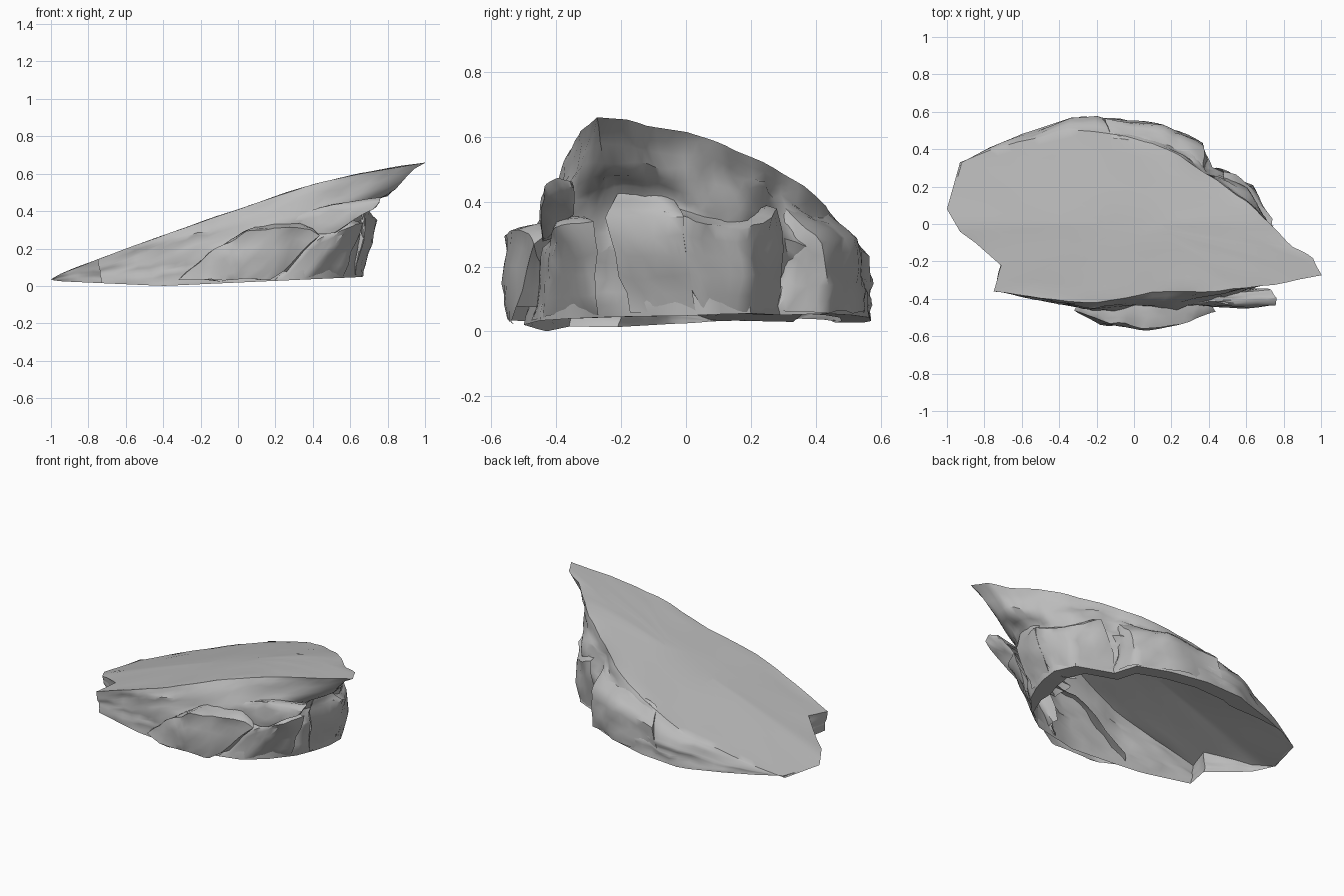
import bpy, bmesh, math
from mathutils import Vector, noise

if "Cube" in bpy.data.objects:
    bpy.data.objects.remove(bpy.data.objects["Cube"])

stone = bpy.data.materials.new("grey stone")
stone.use_nodes = True
stone.diffuse_color = (0.5, 0.5, 0.5, 1)
bsdf = stone.node_tree.nodes["Principled BSDF"]
bsdf.inputs["Base Color"].default_value = stone.diffuse_color
bsdf.inputs["Roughness"].default_value = 0.9


def interp(x, table):
    for (a, fa), (b, fb) in zip(table, table[1:]):
        if x <= b:
            return fa + (fb - fa) * max(0, x - a) / (b - a)
    return table[-1][1]


def clamp(v):
    return max(0, min(1, v))


def top_height(x, y):
    slope = [(-1, .045), (-.6, .2), (0, .41), (.4, .545), (.65, .6), (1, .66)]
    return interp(x, slope) - 0.13 * max(0, y)


def base_height(x, y):
    return 0.045 * abs(x + 0.4) + 0.05 * max(0, y)


def roughen(co, amount):
    # lumps in two sizes, stretched along the sloping strata
    q = Vector((co.x * 4 + co.z * 2, co.y * 5, co.z * 9 - co.x * 3))
    return (noise.noise_vector(q) + noise.noise_vector(q * 2.3) * 0.6) * amount


def finish(bm, name):
    bmesh.ops.recalc_face_normals(bm, faces=bm.faces)
    mesh = bpy.data.meshes.new(name)
    bm.to_mesh(mesh)
    bm.free()
    mesh.materials.append(stone)
    obj = bpy.data.objects.new(name, mesh)
    bpy.context.collection.objects.link(obj)
    bpy.ops.object.select_all(action="DESELECT")
    obj.select_set(True)
    bpy.context.view_layer.objects.active = obj
    bpy.ops.object.shade_smooth_by_angle(angle=math.radians(38))


# Main shell: each column is top edge x, y and ground edge x, y
columns = [
    (-1, .08, -.99, .08), (-.93, .33, -.92, .33), (-.78, .39, -.77, .41),
    (-.62, .44, -.6, .48), (-.35, .5, -.33, .57), (-.08, .48, -.08, .565),
    (.1, .43, .15, .51), (.25, .36, .34, .43), (.38, .27, .39, .29),
    (.6, .12, .61, .2), (.73, 0, .67, .08), (.85, -.12, .66, -.03),
    (.96, -.18, .63, -.13), (1, -.27, .58, -.24), (.75, -.33, .47, -.36),
    (.45, -.35, .34, -.45), (.1, -.37, .05, -.5), (-.2, -.42, -.22, -.46),
    (-.5, -.4, -.45, -.42), (-.75, -.36, -.73, -.36),
    (-.71, -.22, -.7, -.21), (-.85, -.1, -.84, -.1), (-.93, -.04, -.92, -.04)]
STEPS = 4
dense = []
for a, b in zip(columns, columns[1:] + columns[:1]):
    for k in range(STEPS):
        dense.append([p + (q - p) * k / STEPS for p, q in zip(a, b)])

bm = bmesh.new()
rings = []
# sloping flat top, in rings shrinking to the middle
for scale in (0.2, 0.4, 0.6, 0.8, 0.93):
    ring = []
    for tx, ty, _, _ in dense:
        x, y = tx * scale, ty * scale
        lump = noise.noise(Vector((x * 4, y * 4, 0))) * 0.008 * scale
        ring.append(bm.verts.new((x, y, top_height(x, y) + lump)))
    rings.append(ring)
# overhanging walls down to the open underside
out_curve = [(0, 0), (.12, .25), (.33, .66), (.5, .88), (.6, .86), (1, 1)]
LEVELS = 16
for level in range(LEVELS + 1):
    t = level / LEVELS
    f = interp(t, out_curve)
    ring = []
    for tx, ty, bx, by in dense:
        top, low = top_height(tx, ty), base_height(bx, by)
        co = Vector((tx + (bx - tx) * f, ty + (by - ty) * f, top + (low - top) * t))
        wear = min(1, .35 + 3 * t, 4 * (1 - t)) * min(1, (top - low) * 4)
        shift = roughen(co, 0.032 * wear)
        if level == 0:
            shift.z = 0
        ring.append(bm.verts.new(co + shift))
    rings.append(ring)
# lip curling in under the back and the cliff
for tuck in (0.08, 0.16):
    ring = []
    for _, _, bx, by in dense:
        s = 1 - tuck * clamp(2 * bx + 3 * by + 0.2)
        ring.append(bm.verts.new((bx * s, by * s, base_height(bx, by))))
    rings.append(ring)
count = len(dense)
for r, s in zip(rings, rings[1:]):
    for i in range(count):
        j = (i + 1) % count
        bm.faces.new((r[i], r[j], s[j], s[i]))
bm.faces.new(rings[0])
bmesh.ops.remove_doubles(bm, verts=bm.verts, dist=0.0005)
finish(bm, "rock_shell")


# Broken blocks leaning on the walls
def block(name, points, amount=0.02):
    bm = bmesh.new()
    for p in points:
        bm.verts.new(p)
    bmesh.ops.convex_hull(bm, input=bm.verts)
    loose = [v for v in bm.verts if not v.link_faces]
    bmesh.ops.delete(bm, geom=loose, context="VERTS")
    bmesh.ops.subdivide_edges(bm, edges=bm.edges, cuts=4, use_grid_fill=True)
    bmesh.ops.smooth_vert(bm, verts=bm.verts, factor=0.3,
                          use_axis_x=True, use_axis_y=True, use_axis_z=True)
    for v in bm.verts:
        v.co += roughen(v.co, amount)
        v.co.z = max(v.co.z, base_height(v.co.x, v.co.y))
    # leave the ground side and the side against the wall open
    bm.normal_update()
    hidden = []
    for f in bm.faces:
        c = f.calc_center_median()
        inward = Vector((-c.x, -c.y, 0)).normalized()
        if f.normal.dot(inward) > 0.6 or (f.normal.z < -0.7 and c.z < 0.09):
            hidden.append(f)
    bmesh.ops.delete(bm, geom=hidden, context="FACES")
    finish(bm, name)


block("front_boulder", [
    (-.34, -.46, .02), (-.2, -.53, .03), (0, -.565, .04), (.18, -.54, .03),
    (-.12, -.54, .2), (.06, -.56, .3), (.3, -.53, .33), (.45, -.47, .29),
    (.1, -.4, .33), (.36, -.38, .34), (.22, -.4, .03), (-.3, -.4, .06)])
block("front_right_block", [
    (.18, -.48, .03), (.38, -.43, .04), (.56, -.27, .05), (.45, -.44, .28),
    (.62, -.4, .34), (.7, -.28, .36), (.4, -.36, .36), (.3, -.33, .05)])
block("front_ledge", [
    (.78, -.38, .48), (.76, -.43, .45), (.52, -.45, .29), (.2, -.44, .28),
    (.12, -.39, .36), (.5, -.43, .42), (.75, -.34, .48), (.6, -.34, .36)])
block("back_block", [
    (-.22, .565, .05), (.12, .535, .05), (.36, .44, .05), (.4, .28, .05),
    (.37, .43, .28), (.18, .525, .3), (-.16, .56, .24), (-.1, .46, .32),
    (.37, .27, .4), (.1, .43, .37), (-.1, .46, .05)])
block("back_left_block", [
    (.38, .3, .05), (.63, .2, .05), (.67, .06, .05), (.74, .02, .34),
    (.65, .2, .33), (.47, .29, .38), (.73, -.1, .37), (.5, .1, .4),
    (.5, .1, .05)])
block("cliff_block", [
    (.62, -.18, .05), (.67, .04, .05), (.7, -.25, .36), (.74, 0, .34),
    (.68, -.2, .46), (.68, -.05, .44), (.58, -.1, .05)])
